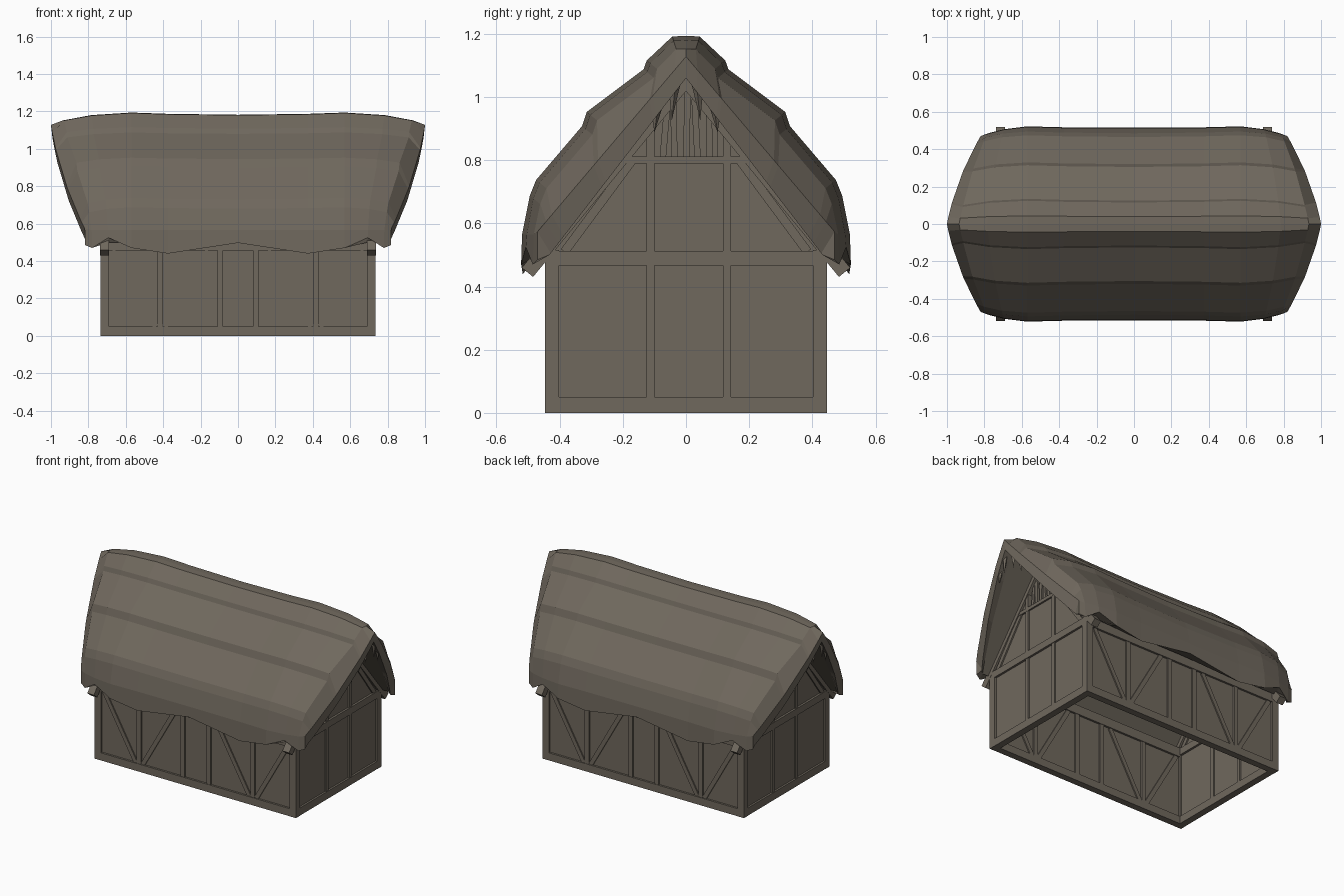
import bpy, bmesh, math
from mathutils import Vector

if "Cube" in bpy.data.objects:
    bpy.data.objects.remove(bpy.data.objects["Cube"])

mat = bpy.data.materials.new("weathered_grey_brown")
mat.diffuse_color = (0.160, 0.138, 0.110, 1)
mat.use_nodes = True
mat.node_tree.nodes["Principled BSDF"].inputs["Base Color"].default_value = mat.diffuse_color


def finish(bm, name):
    bmesh.ops.recalc_face_normals(bm, faces=bm.faces)
    me = bpy.data.meshes.new(name)
    bm.to_mesh(me)
    bm.free()
    ob = bpy.data.objects.new(name, me)
    bpy.context.collection.objects.link(ob)
    me.materials.append(mat)
    return ob


def beam(bm, p0, p1, n, w, d):
    """Box from p0 to p1, w wide in the wall plane, d deep along the normal n."""
    p0, p1, n = Vector(p0), Vector(p1), Vector(n)
    side = (p1 - p0).cross(n).normalized() * w / 2
    dep = n * d / 2
    rings = [[bm.verts.new(p + side * a + dep * b)
              for a, b in ((1, 1), (-1, 1), (-1, -1), (1, -1))] for p in (p0, p1)]
    bm.faces.new(rings[0])
    bm.faces.new(rings[1])
    for i in range(4):
        j = (i + 1) % 4
        bm.faces.new((rings[0][i], rings[0][j], rings[1][j], rings[1][i]))


def plate(bm, pts, x, t):
    """Extruded polygon of (y, z) points standing at x."""
    a = [bm.verts.new((x - t / 2, y, z)) for y, z in pts]
    b = [bm.verts.new((x + t / 2, y, z)) for y, z in pts]
    bm.faces.new(a)
    bm.faces.new(b)
    for i in range(len(a)):
        j = (i + 1) % len(a)
        bm.faces.new((a[i], a[j], b[j], b[i]))


X, Y = (1, 0, 0), (0, 1, 0)

# Long walls: sill, plate, posts and V braces, with infill panels behind
frame, panels = bmesh.new(), bmesh.new()
for s in (-1, 1):
    y = s * 0.424
    beam(frame, (-0.735, y, 0.025), (0.735, y, 0.025), Y, 0.05, 0.044)
    beam(frame, (-0.735, y, 0.485), (0.735, y, 0.485), Y, 0.06, 0.044)
    beam(panels, (-0.72, y, 0.27), (0.72, y, 0.27), Y, 0.50, 0.018)
    for m in (-1, 1):
        beam(frame, (m * 0.713, y, 0.0), (m * 0.713, y, 0.51), Y, 0.046, 0.045)
        for px in (0.095, 0.415):
            beam(frame, (m * px, y, 0.04), (m * px, y, 0.47), Y, 0.03, 0.038)
        beam(frame, (m * 0.67, y, 0.455), (m * 0.44, y, 0.05), Y, 0.028, 0.034)
        beam(frame, (m * 0.16, y, 0.455), (m * 0.39, y, 0.05), Y, 0.028, 0.034)

# Gable ends
gable, rafters, slats = bmesh.new(), bmesh.new(), bmesh.new()
for s in (-1, 1):
    x = s * 0.713
    beam(gable, (x, -0.445, 0.025), (x, 0.445, 0.025), X, 0.05, 0.044)
    beam(gable, (x, -0.445, 0.49), (x, 0.445, 0.49), X, 0.046, 0.046)
    beam(gable, (x, -0.21, 0.80), (x, 0.21, 0.80), X, 0.022, 0.04)
    plate(panels, [(-0.43, 0.02), (0.43, 0.02), (0.43, 0.53),
                   (0.205, 0.80), (-0.205, 0.80), (-0.43, 0.53)], x, 0.018)
    # backing board behind the vent
    plate(panels, [(-0.205, 0.79), (0.205, 0.79), (0, 1.05)], x - s * 0.035, 0.012)
    for py in (-0.112, 0.13):
        beam(gable, (x, py, 0.04), (x, py, 0.48), X, 0.025, 0.038)
        beam(gable, (x, py, 0.50), (x, py, 0.90), X, 0.025, 0.038)
    for m in (-1, 1):
        plate(panels, [(m * 0.1, 0.80), (m * 0.215, 0.80), (m * 0.1, 0.94)], x, 0.018)
        beam(rafters, (x, m * 0.502, 0.445), (x, -m * 0.01, 1.067), X, 0.046, 0.048)
        beam(gable, (x, m * 0.385, 0.51), (x, m * 0.17, 0.80), X, 0.028, 0.036)
    # ventilation slats below the apex
    for i in range(5):
        sy = -0.074 + i * 0.037
        lean = 0.006 * (-1) ** i
        beam(slats, (x, sy, 0.80), (x, sy * 0.9 + lean, 1.03 - abs(sy)), X, 0.02, 0.015)

finish(frame, "wall_timber_frame")
finish(panels, "wall_infill_panels")
finish(gable, "gable_timbers")
finish(rafters, "gable_rafters")
finish(slats, "gable_vent_slats")

# Thatched roof: stepped half profile (y, z) from ridge to eave
prof = [(0, 1.182), (0.04, 1.18), (0.115, 1.108), (0.125, 1.08), (0.305, 0.945),
        (0.32, 0.90), (0.465, 0.73), (0.485, 0.68), (0.515, 0.56), (0.52, 0.47)]
# half columns: fixed x or fraction to the verge, inward offset, eave y and z
cols = [(0, None, 0, 0.515, 0.497), (0.375, None, -0.005, 0.517, 0.44),
        (0.57, None, -0.012, 0.522, 0.47), (None, 0.5, 0.002, 0.507, 0.525),
        (None, 0.85, 0.03, 0.485, 0.47), (None, 1.0, 0.07, 0.47, 0.485)]
full_rows = [(-1, r) for r in range(9, 0, -1)] + [(1, r) for r in range(10)]
full_cols = [(-1, c) for c in range(5, 0, -1)] + [(1, c) for c in range(6)]


def roof_point(row, col, inner):
    sy, r = row
    sx, c = col
    y, z = prof[r]
    fx, fr, off, ey, ez = cols[c]
    verge = 1 - 0.17 * y - 0.35 * y * y
    x = fx if fr is None else 0.57 + (verge - 0.57) * fr
    f = y / 0.52
    if inner:
        pull = 0.94 if c == 5 else 1.0
        return (sx * (x - 0.008 * (c == 5)), sy * 0.46 * f * pull, 1.06 - 0.56 * f)
    if r == 9:
        return (sx * x, sy * ey, ez)
    if c == 5:  # the verge edge curls in to a nearly straight, thin rim
        return (sx * x, sy * 0.475 * f, 1.128 - 0.56 * f)
    if r == 8:
        return (sx * x, sy * (ey - 0.003), 0.565)
    ny, nz = (0, 1) if r == 0 else (0.3, 0.95) if r == 1 else (0.78, 0.63)
    return (sx * x, sy * max(y - off * ny, 0.004 * r), z - off * nz)


bm = bmesh.new()
top, low = [[[bm.verts.new(roof_point(r, c, k)) for c in full_cols] for r in full_rows]
            for k in (False, True)]
nr, nc = len(full_rows), len(full_cols)
for g in (top, low):
    for i in range(nr - 1):
        for j in range(nc - 1):
            bm.faces.new((g[i][j], g[i][j + 1], g[i + 1][j + 1], g[i + 1][j]))
for i in range(nr - 1):
    for j in (0, nc - 1):
        bm.faces.new((top[i][j], top[i + 1][j], low[i + 1][j], low[i][j]))
for j in range(nc - 1):
    for i in (0, nr - 1):
        bm.faces.new((top[i][j], top[i][j + 1], low[i][j + 1], low[i][j]))
finish(bm, "thatched_roof")

# Loose straw tufts hanging below the apex of each verge
bm = bmesh.new()
for s in (-1, 1):
    for m in (-1, 1):
        for y, h in ((0.035, 0.10), (0.09, 0.07)):
            vx, z = s * (0.97 - 0.2 * y), 1.07 - 1.25 * y
            base = [bm.verts.new((vx + a, m * (y + b), z - b))
                    for a, b in ((0.015, 0), (0, 0.018), (-0.015, 0), (0, -0.018))]
            tip = bm.verts.new((vx, m * (y + 0.01), z - h))
            bm.faces.new(base)
            for i in range(4):
                bm.faces.new((base[i], base[(i + 1) % 4], tip))
finish(bm, "straw_tufts")
